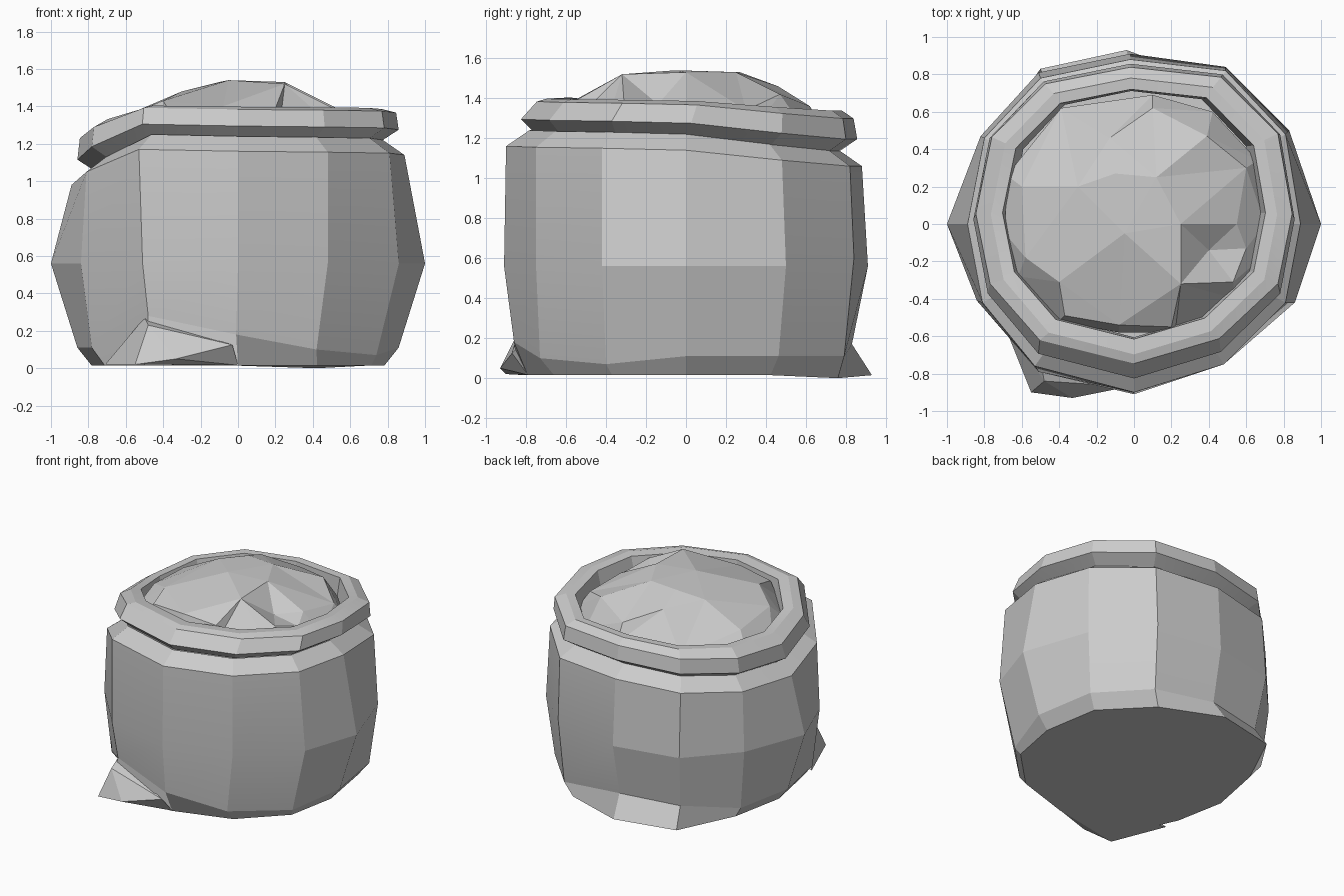
import bpy, bmesh
from mathutils import Vector
from mathutils.geometry import delaunay_2d_cdt

if "Cube" in bpy.data.objects:
    bpy.data.objects.remove(bpy.data.objects["Cube"])

# Twelve-sided cross-sections, counter-clockwise from +x
BELLY = [(1, 0), (.83, .5), (.49, .84), (-.02, .91), (-.51, .81), (-.82, .47),
         (-1, 0), (-.84, -.41), (-.51, -.79), (0, -.91), (.48, -.75), (.86, -.42)]
NECK = [(.89, 0), (.81, .48), (.49, .82), (-.02, .88), (-.5, .78), (-.8, .46),
        (-.89, 0), (-.81, -.42), (-.53, -.76), (0, -.9), (.48, -.75), (.81, -.42)]
# Sag of the top edge at each corner
SAG = [-.01, -.06, -.09, -.09, -.11, -.14, -.17, -.1, .02, .01, .005, 0]


def ring(shape, sx, z, sag=0.0, dy=0.0, sy=None, moved={}):
    sy = sy or sx
    pts = [(x * sx, y * sy + dy, z + sag * s) for (x, y), s in zip(shape, SAG)]
    for i, p in moved.items():
        pts[i] = p
    return pts


def finish(name, bm, smooth=False):
    bmesh.ops.recalc_face_normals(bm, faces=bm.faces)
    me = bpy.data.meshes.new(name)
    bm.to_mesh(me)
    bm.free()
    ob = bpy.data.objects.new(name, me)
    bpy.context.collection.objects.link(ob)
    if smooth:
        bpy.ops.object.select_all(action='DESELECT')
        ob.select_set(True)
        bpy.context.view_layer.objects.active = ob
        bpy.ops.object.shade_smooth_by_angle(angle=0.2)
    return ob


def loft(name, rings, cap=False, closed=False):
    bm = bmesh.new()
    loops = [[bm.verts.new(p) for p in r] for r in rings]
    if cap:
        bm.faces.new(loops[0])
    pairs = list(zip(loops, loops[1:]))
    if closed:
        pairs.append((loops[-1], loops[0]))
    for a, b in pairs:
        for i in range(12):
            j = (i + 1) % 12
            bm.faces.new((a[i], a[j], b[j], b[i]))
    return finish(name, bm, True)


# Sack body, with the flared hem at the back and the pulled-up crease in front
loft("sack_body", [
    ring(NECK, .88, .015, moved={2: (.42, .76, 0), 3: (-.04, .93, .015),
                                 4: (-.5, .83, .015), 8: (-.5, -.84, .015)}),
    ring(NECK, .965, .11, moved={3: (-.02, .83, .17), 4: (-.47, .74, .16),
                                 8: (-.48, -.76, .28), 9: (-.01, -.86, .18),
                                 10: (.42, -.73, .1), 11: (.74, -.4, .07)}),
    ring(BELLY, 1, .56, moved={2: (.49, .84, .6)}),
    ring(NECK, 1, 1.15, 1),
    ring(NECK, .87, 1.23, 1),
], cap=True)

# Rolled rim
loft("rolled_rim", [
    ring(NECK, .86, 1.225, 1, .01),
    ring(NECK, .965, 1.285, 1, .025, .945),
    ring(NECK, .95, 1.375, .85, .055, .89),
    ring(NECK, .86, 1.392, .6, .05, .83),
    ring(NECK, .79, 1.385, .55, .06, .75),
    ring(NECK, .74, 1.2, .55, .06),
], closed=True)

# Corner flap at the lower front left
bm = bmesh.new()
for p in [(-.5, -.72, .27), (-.48, -.84, .23), (-.03, -.87, .125), (-.33, -.93, .05),
          (-.55, -.9, .02), (-.71, -.5, .02), (0, -.79, .016), (-.3, -.6, .02)]:
    bm.verts.new(p)
bmesh.ops.convex_hull(bm, input=bm.verts)
bmesh.ops.dissolve_limit(bm, angle_limit=.02, verts=bm.verts, edges=bm.edges)
finish("corner_flap", bm)

# Lumpy heap of contents, triangulated from a few heights
edge = [(.7, .0), (.66, .34), (.42, .6), (.1, .69), (-.39, .62), (-.68, .26),
        (-.69, -.05), (-.62, -.28), (-.4, -.52), (-.08, -.58), (.22, -.58), (.54, -.4), (.66, -.2)]
heap = [(x, y, 1.25 - .03 * y) for x, y in edge] + [
    (.6, .3, 1.34), (.39, .47, 1.42), (.1, .62, 1.36), (-.13, .46, 1.46),
    (-.1, .27, 1.53), (-.3, .2, 1.48), (-.6, .2, 1.33), (-.58, -.18, 1.36), (-.4, -.31, 1.43),
    (-.05, -.05, 1.54), (.12, .25, 1.53), (.25, 0, 1.53), (.25, -.32, 1.52), (.4, -.14, 1.37),
    (.55, 0, 1.38), (.53, -.31, 1.38), (-.37, -.49, 1.38), (-.08, -.54, 1.4),
    (.2, -.55, 1.39), (.6, -.13, 1.33)]
pts, _, tris, *_ = delaunay_2d_cdt([Vector(p[:2]) for p in heap], [], [], 0, 1e-5)
bm = bmesh.new()
vs = [bm.verts.new(p) for p in heap]
for t in tris:
    bm.faces.new([vs[i] for i in t])
ob = finish("heap_of_contents", bm)
if sum(p.normal.z for p in ob.data.polygons) < 0:
    ob.data.flip_normals()
